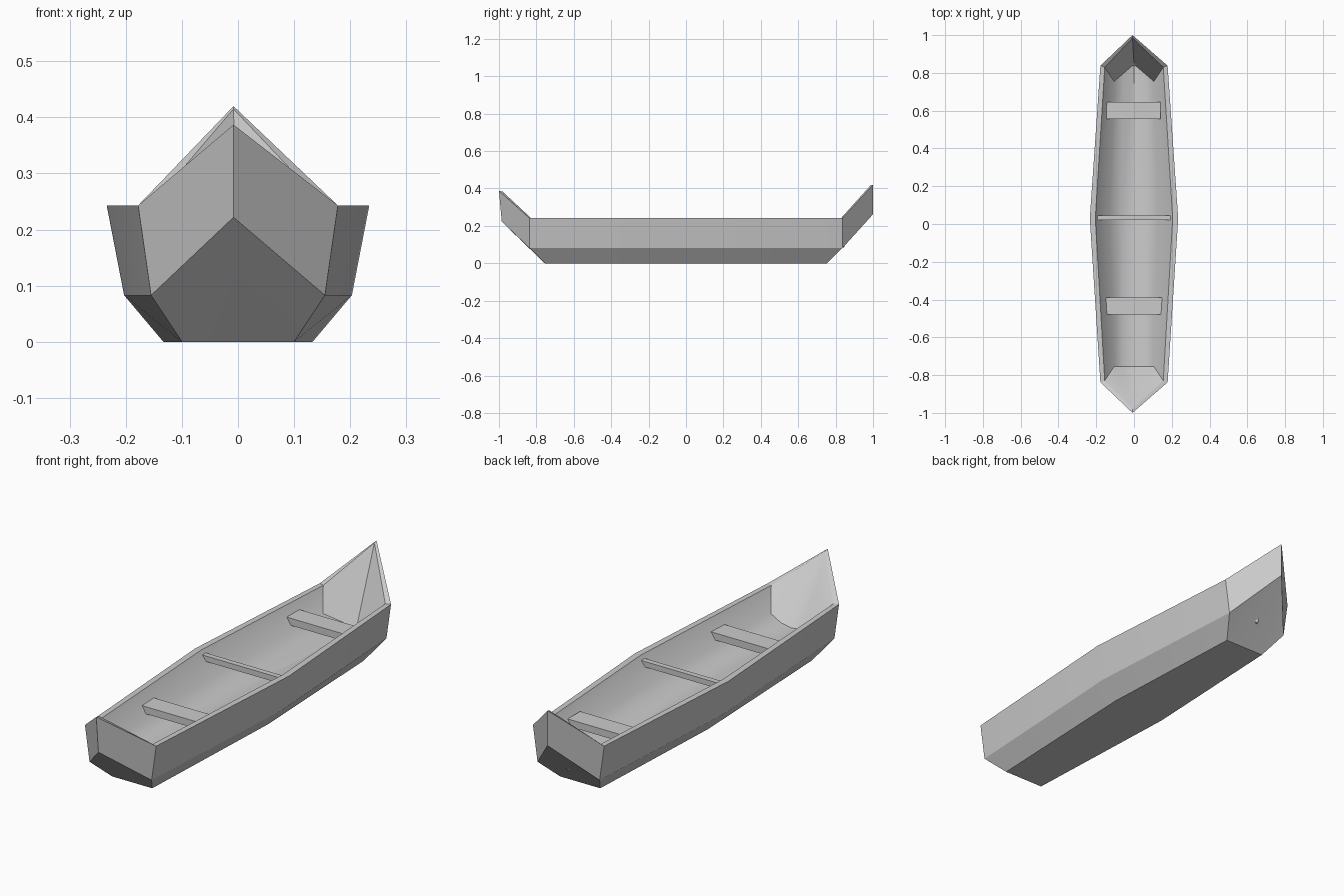
import bpy, bmesh, math

if "Cube" in bpy.data.objects:
    bpy.data.objects.remove(bpy.data.objects["Cube"])


def finish(bm, name):
    bmesh.ops.remove_doubles(bm, verts=bm.verts, dist=0.0005)
    bmesh.ops.recalc_face_normals(bm, faces=bm.faces)
    mesh = bpy.data.meshes.new(name)
    bm.to_mesh(mesh)
    bm.free()
    obj = bpy.data.objects.new(name, mesh)
    bpy.context.collection.objects.link(obj)
    return obj


# Half sections, each running keel - bottom edge - chine - rim - inner rim - floor
front_low, front_in = (0, -0.985, 0.222), (0, -0.98, 0.383)
back_low, back_foot = (0, 1.0, 0.262), (0, 0.845, 0.085)
stations = [
    [front_low] * 3 + [(0, -1.0, 0.387)] + [front_in] * 4,
    [(0, -0.755, 0), (0.10, -0.755, 0), (0.155, -0.838, 0.083), (0.178, -0.838, 0.243),
     (0.155, -0.83, 0.243), (0.105, -0.755, 0.158), (0.055, -0.755, 0.13), (0, -0.755, 0.12)],
    [(0, 0.03, 0), (0.133, 0.03, 0), (0.203, 0.03, 0.083), (0.234, 0.03, 0.243),
     (0.205, 0.03, 0.243), (0.13, 0.03, 0.15), (0.07, 0.03, 0.122), (0, 0.03, 0.115)],
    [(0, 0.755, 0), (0.10, 0.755, 0), (0.155, 0.838, 0.083), (0.178, 0.838, 0.243),
     (0.155, 0.83, 0.243), (0.105, 0.755, 0.158), (0.0525, 0.80, 0.122), back_foot],
    [back_low] * 3 + [(0, 1.0, 0.42), (0, 0.985, 0.415)] + [back_foot] * 3,
]

# Hull shell: loft both halves between the sections
bm = bmesh.new()
for side in (1, -1):
    for a, b in zip(stations, stations[1:]):
        for i in range(len(a) - 1):
            loop = []
            for p in (a[i], a[i + 1], b[i + 1], b[i]):
                if p not in loop:
                    loop.append(p)
            if len(loop) > 2:
                bm.faces.new([bm.verts.new((side * x, y, z)) for x, y, z in loop])
for v in bm.verts:
    if abs(v.co.y) > 0.95:
        v.co.x = -0.008
hull = finish(bm, "hull")
bpy.context.view_layer.objects.active = hull
hull.select_set(True)
bpy.ops.object.shade_smooth_by_angle(angle=math.radians(28))


# Cross members: planks that narrow towards the underside
def plank(name, x0, x1, y0, y1, top, thick, taper):
    bm = bmesh.new()
    bmesh.ops.create_cube(bm, size=1)
    for v in bm.verts:
        low = v.co.z < 0
        inset = taper if low else 0
        v.co.x = x0 + inset if v.co.x < 0 else x1 - inset
        v.co.y = y0 if v.co.y < 0 else y1
        v.co.z = top - thick if low else top
    finish(bm, name)


plank("front_seat", -0.147, 0.15, -0.48, -0.39, 0.203, 0.032, 0.022)
plank("back_seat", -0.145, 0.14, 0.555, 0.645, 0.207, 0.032, 0.022)
plank("middle_thwart", -0.20, 0.197, 0.02, 0.045, 0.228, 0.025, 0.017)
